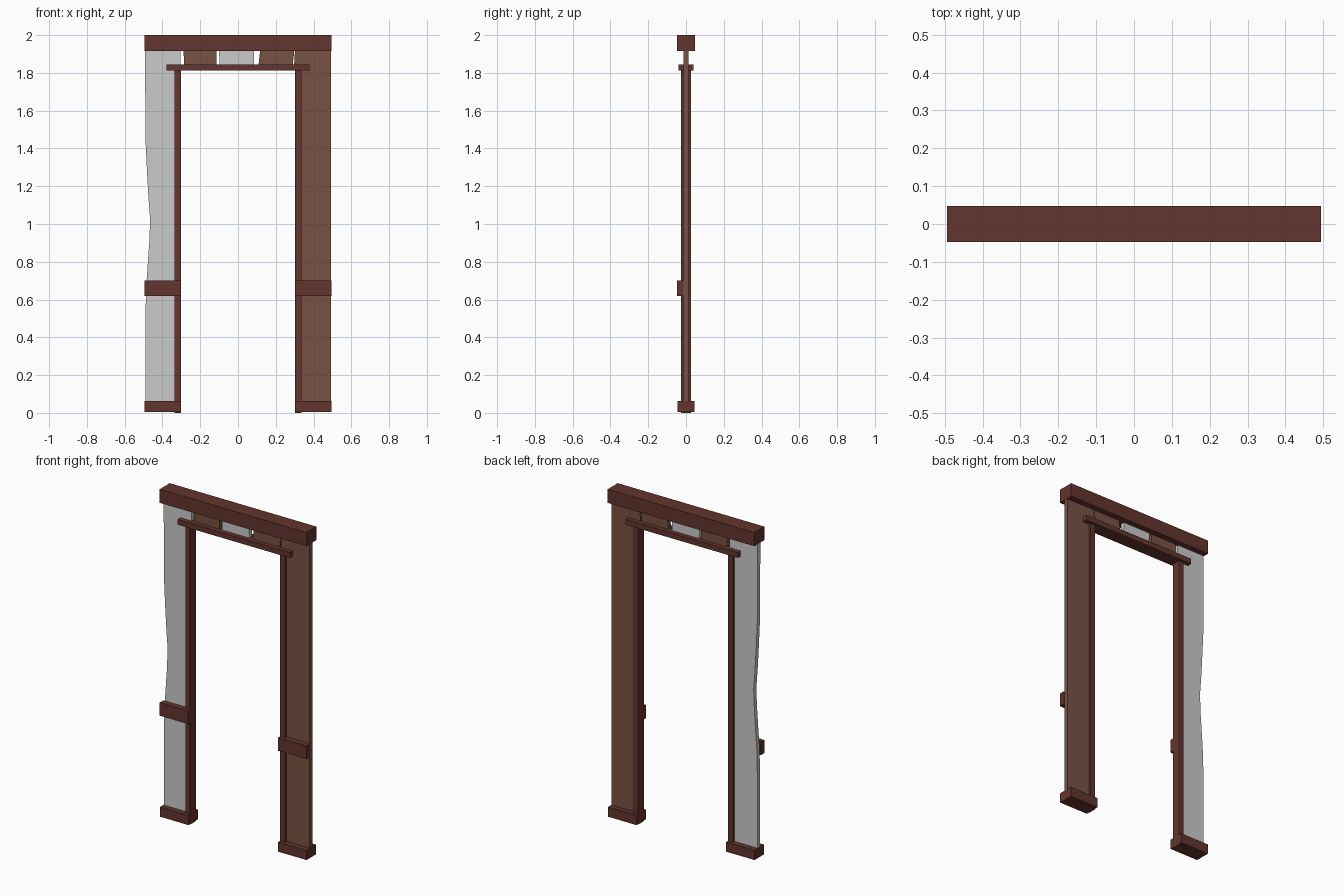
import bpy, bmesh

if "Cube" in bpy.data.objects:
    bpy.data.objects.remove(bpy.data.objects["Cube"])


def material(name, color):
    m = bpy.data.materials.new(name)
    m.diffuse_color = (*color, 1)
    m.use_nodes = True
    m.node_tree.nodes["Principled BSDF"].inputs["Base Color"].default_value = m.diffuse_color
    return m


DARK = material("dark_wood", (0.125, 0.035, 0.027))
BROWN = material("brown_panel", (0.19, 0.085, 0.058))


def slab(name, outline, y0, y1, mat=None):
    """Extrude an x-z outline from y0 to y1."""
    bm = bmesh.new()
    face = bm.faces.new([bm.verts.new((x, y0, z)) for x, z in outline])
    ext = bmesh.ops.extrude_face_region(bm, geom=[face])
    verts = [v for v in ext["geom"] if isinstance(v, bmesh.types.BMVert)]
    bmesh.ops.translate(bm, verts=verts, vec=(0, y1 - y0, 0))
    bmesh.ops.recalc_face_normals(bm, faces=bm.faces)
    mesh = bpy.data.meshes.new(name)
    bm.to_mesh(mesh)
    bm.free()
    if mat:
        mesh.materials.append(mat)
    ob = bpy.data.objects.new(name, mesh)
    bpy.context.collection.objects.link(ob)
    return ob


def box(name, x0, x1, y0, y1, z0, z1, mat=DARK):
    return slab(name, [(x0, z0), (x1, z0), (x1, z1), (x0, z1)], y0, y1, mat)


# Top beam and door lintel
box("top_beam", -0.494, 0.494, -0.048, 0.048, 1.917, 2.0)
box("lintel", -0.378, 0.378, -0.041, 0.041, 1.812, 1.844)

# Posts, bases and front rails on both sides
for side, s in (("left", -1), ("right", 1)):
    def pair(part, xa, xb, *rest):
        x0, x1 = sorted((s * xa, s * xb))
        box(f"{side}_{part}", x0, x1, *rest)
    pair("post", 0.303, 0.336, -0.027, 0.027, 0.0, 1.812)
    pair("base", 0.303, 0.494, -0.046, 0.046, 0.004, 0.063)
    pair("rail", 0.303, 0.494, -0.048, -0.013, 0.62, 0.70)

# Right wall panel
T = 0.013
slab("right_panel", [(0.32, 0.05), (0.492, 0.05), (0.492, 1.925), (0.302, 1.925),
                     (0.296, 1.83), (0.32, 1.83)], -T, T, BROWN)

# Left wall panel with a worn outer edge
worn_edge = [(-0.49, 1.45), (-0.482, 1.28), (-0.474, 1.14), (-0.465, 1.02),
             (-0.470, 0.90), (-0.479, 0.77), (-0.487, 0.65), (-0.490, 0.50)]
slab("left_panel", [(-0.304, 1.83), (-0.304, 1.925), (-0.492, 1.925)] + worn_edge
     + [(-0.490, 0.05), (-0.32, 0.05), (-0.32, 1.83)], -T, T)

# Short boards above the lintel: bottom and top edges in x
boards = [("left_board", -0.286, -0.114, -0.288, -0.115, BROWN),
          ("middle_board", -0.097, 0.086, -0.101, 0.083, None),
          ("right_board", 0.108, 0.289, 0.118, 0.299, BROWN)]
for name, b0, b1, t0, t1, mat in boards:
    slab(name, [(b0, 1.835), (b1, 1.835), (t1, 1.925), (t0, 1.925)], -T, T, mat)
